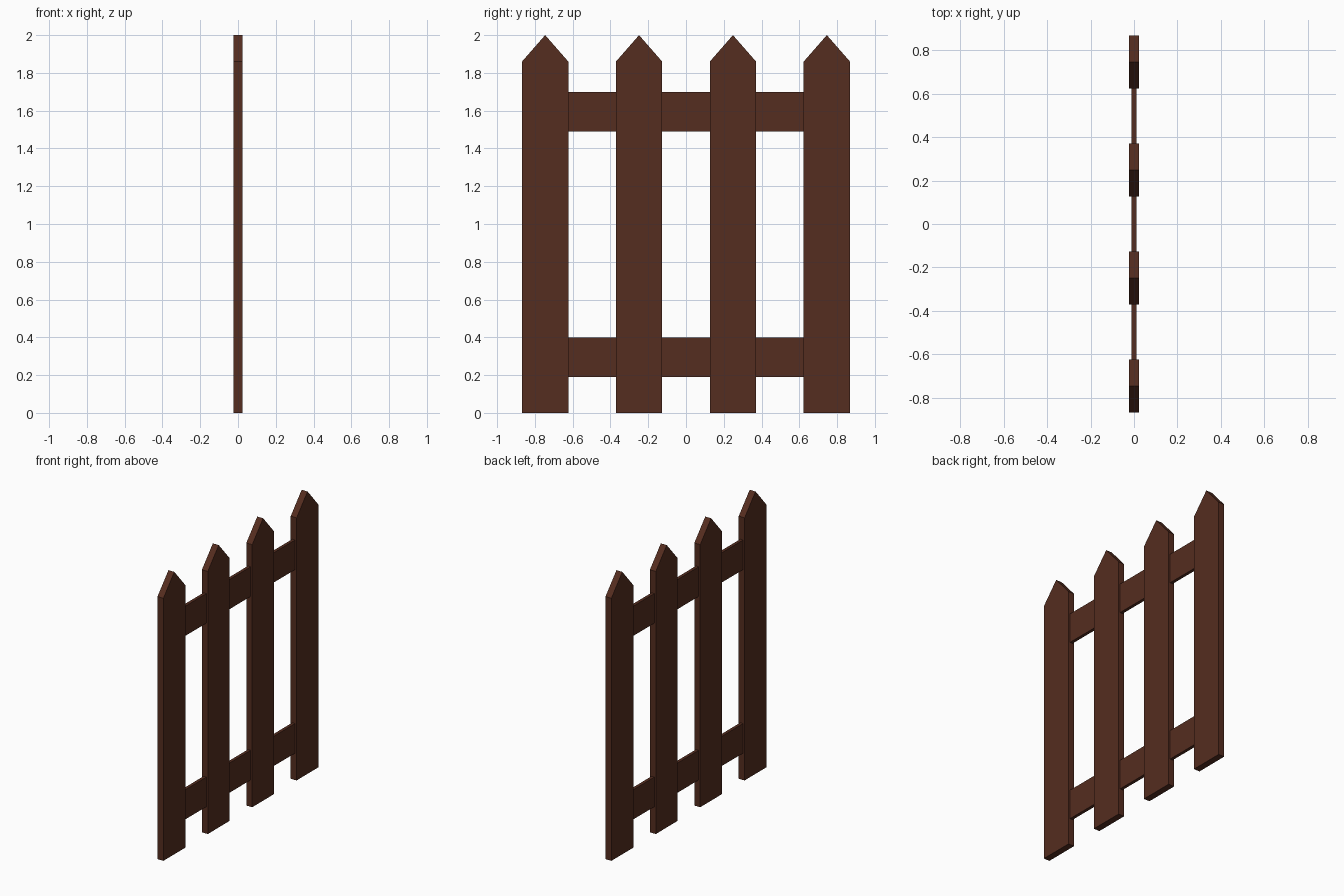
import bpy
import bmesh

if "Cube" in bpy.data.objects:
    bpy.data.objects.remove(bpy.data.objects["Cube"])

wood = bpy.data.materials.new("dark_wood")
wood.diffuse_color = (0.09, 0.026, 0.014, 1.0)
wood.use_nodes = True
wood.node_tree.nodes["Principled BSDF"].inputs["Base Color"].default_value = wood.diffuse_color


def board(name, profile, thickness):
    """Extrude a (y, z) outline along x, centred on x = 0."""
    bm = bmesh.new()
    face = bm.faces.new([bm.verts.new((-thickness / 2, y, z)) for y, z in profile])
    ext = bmesh.ops.extrude_face_region(bm, geom=[face])
    moved = [v for v in ext["geom"] if isinstance(v, bmesh.types.BMVert)]
    bmesh.ops.translate(bm, verts=moved, vec=(thickness, 0, 0))
    bmesh.ops.recalc_face_normals(bm, faces=bm.faces[:])
    mesh = bpy.data.meshes.new(name)
    bm.to_mesh(mesh)
    bm.free()
    mesh.materials.append(wood)
    obj = bpy.data.objects.new(name, mesh)
    bpy.context.collection.objects.link(obj)
    return obj


# Pointed pickets
HALF, SPACING = 0.1225, 0.497
for i in range(4):
    y = (i - 1.5) * SPACING
    board(f"picket_{i + 1}",
          [(y - HALF, 0), (y + HALF, 0), (y + HALF, 1.86), (y, 2.0), (y - HALF, 1.86)],
          0.046)

# Thinner cross rails running through the pickets
END = 1.5 * SPACING
for name, low, high in (("lower_rail", 0.19, 0.40), ("upper_rail", 1.49, 1.70)):
    board(name, [(-END, low), (END, low), (END, high), (-END, high)], 0.022)
